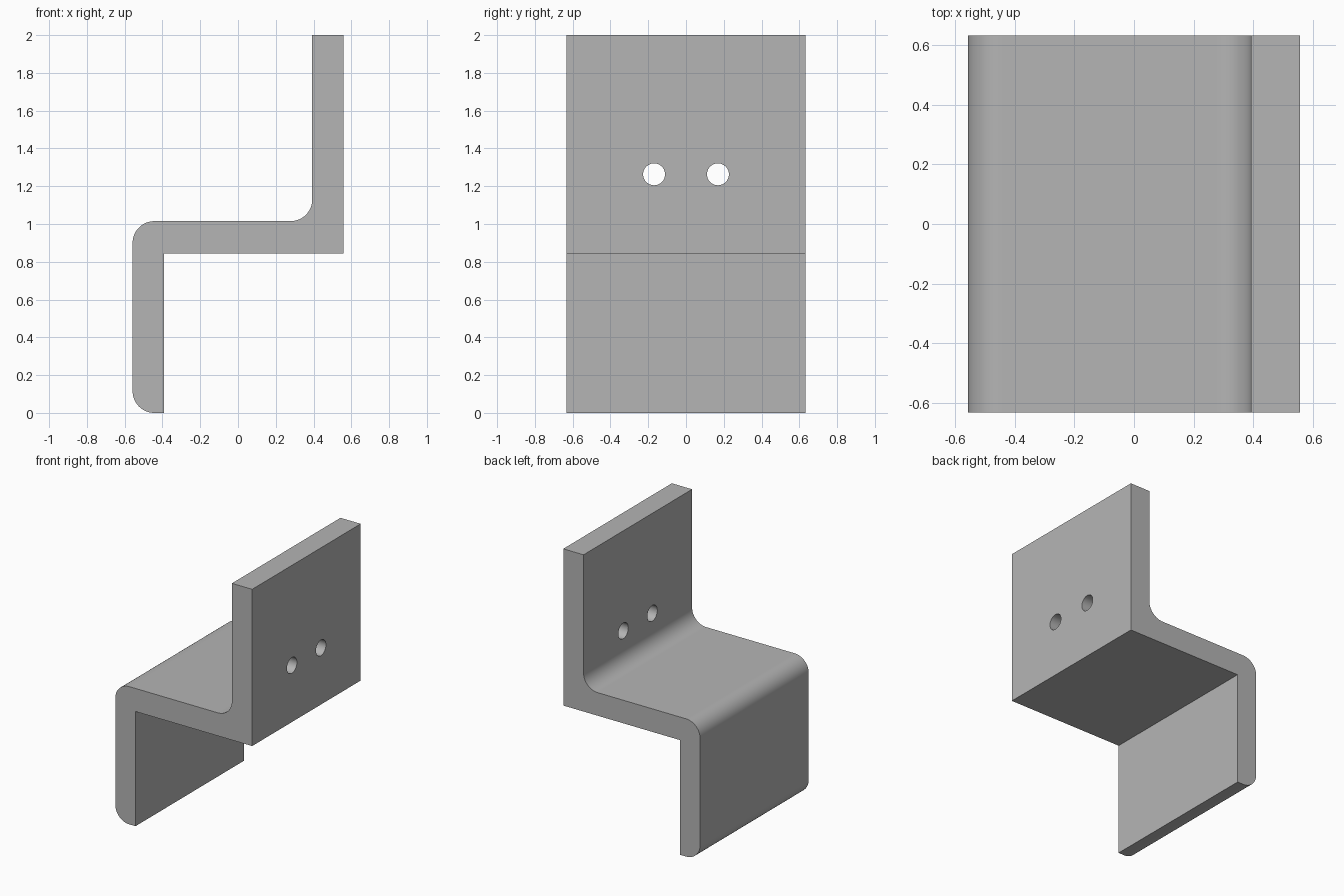
import bpy, bmesh
from math import sin, cos, pi, radians
from mathutils import Matrix

cube = bpy.data.objects.get("Cube")
if cube:
    bpy.data.objects.remove(cube, do_unlink=True)

HALF_W, HALF_D, WALL, RADIUS = 0.558, 0.632, 0.165, 0.115
SHELF_LOW, SHELF_TOP, TOP = 0.845, 1.015, 2.0

# Single flat material
steel = bpy.data.materials.new("plain grey")
steel.use_nodes = True
colour = (0.46, 0.46, 0.46, 1)
steel.diffuse_color = colour
steel.node_tree.nodes["Principled BSDF"].inputs["Base Color"].default_value = colour


def arc(cx, cz, start, end, steps=16):
    """Points of a rounded corner, angles in degrees."""
    angles = [radians(start + (end - start) * i / steps) for i in range(steps + 1)]
    return [(cx + RADIUS * cos(a), cz + RADIUS * sin(a)) for a in angles]


# Z-shaped profile with three rounded corners
left, right = -HALF_W, HALF_W
profile = [(left + WALL, 0), (left + WALL, SHELF_LOW), (right, SHELF_LOW),
           (right, TOP), (right - WALL, TOP)]
profile += arc(right - WALL - RADIUS, SHELF_TOP + RADIUS, 0, -90)
profile += arc(left + RADIUS, SHELF_TOP - RADIUS, 90, 180)
profile += arc(left + RADIUS, RADIUS, 180, 270)

# Extrude the profile across the depth
bm = bmesh.new()
face = bm.faces.new([bm.verts.new((x, -HALF_D, z)) for x, z in profile])
grown = bmesh.ops.extrude_face_region(bm, geom=[face])["geom"]
bmesh.ops.translate(bm, vec=(0, 2 * HALF_D, 0),
                    verts=[v for v in grown if isinstance(v, bmesh.types.BMVert)])
bmesh.ops.recalc_face_normals(bm, faces=bm.faces)
mesh = bpy.data.meshes.new("bracket")
bm.to_mesh(mesh)
bm.free()
mesh.materials.append(steel)
bracket = bpy.data.objects.new("bracket", mesh)
bpy.context.collection.objects.link(bracket)

# Cutter for the two screw holes
bm = bmesh.new()
for side in (-1, 1):
    place = Matrix.Translation((right - WALL / 2, side * 0.169, 1.263))
    bmesh.ops.create_cone(bm, cap_ends=True, segments=48, radius1=0.058, radius2=0.058,
                          depth=0.5, matrix=place @ Matrix.Rotation(pi / 2, 4, "Y"))
cut_mesh = bpy.data.meshes.new("hole_cutter")
bm.to_mesh(cut_mesh)
bm.free()
cut_mesh.materials.append(steel)
cutter = bpy.data.objects.new("hole_cutter", cut_mesh)
bpy.context.collection.objects.link(cutter)
cutter.hide_render = True

# Drill the holes, then drop the cutter
drill = bracket.modifiers.new("screw_holes", "BOOLEAN")
drill.operation, drill.solver, drill.object = "DIFFERENCE", "EXACT", cutter
bpy.ops.object.select_all(action="DESELECT")
bpy.context.view_layer.objects.active = bracket
bracket.select_set(True)
bpy.ops.object.modifier_apply(modifier=drill.name)
bpy.data.objects.remove(cutter, do_unlink=True)

# Smooth the bends and bores, keep the edges crisp
bpy.ops.object.shade_smooth_by_angle(angle=radians(30))
